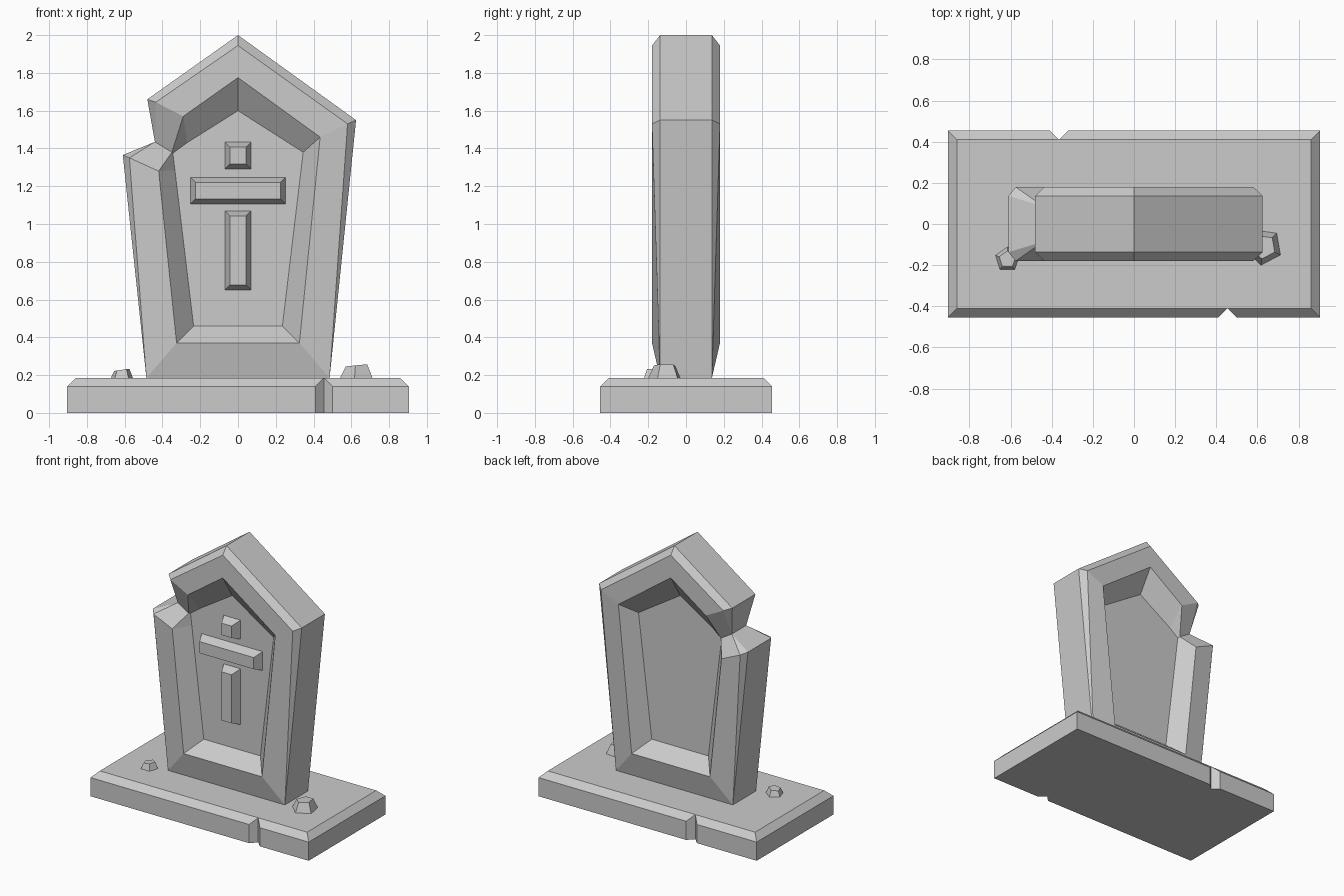
import bpy, bmesh
from math import cos, sin, tau

if "Cube" in bpy.data.objects:
    bpy.data.objects.remove(bpy.data.objects["Cube"])


def loft(name, rings, cap_start=True, cap_end=True, keep=None):
    """Skin a list of closed rings with flat faces and optional end caps."""
    bm = bmesh.new()
    loops = [[bm.verts.new(p) for p in r] for r in rings]
    n = len(loops[0])
    for a, b in zip(loops, loops[1:]):
        for i in range(n):
            j = (i + 1) % n
            bm.faces.new((a[i], a[j], b[j], b[i]))
    if cap_start:
        bm.faces.new(loops[0])
    if cap_end:
        bm.faces.new(loops[-1])
    bmesh.ops.remove_doubles(bm, verts=bm.verts, dist=0.0005)
    bmesh.ops.recalc_face_normals(bm, faces=bm.faces)
    me = bpy.data.meshes.new(name)
    bm.to_mesh(me)
    bm.free()
    ob = bpy.data.objects.new(name, me)
    bpy.context.collection.objects.link(ob)
    return ob


# Plinth: chamfered slab with a V notch in the front and back edges
X, Y, C = 0.905, 0.455, 0.045
outer, top = [], []
for s, nx in ((1, 0.455), (-1, 0.365)):      # front half, then back half turned round
    outer += [(-s * X, -s * Y), (s * nx * s - C * s if s > 0 else -nx + C, -s * Y),
              (nx * s, -s * (Y - C)), (nx * s + C * s, -s * Y), (s * X, -s * Y)]
    top += [(-s * (X - C), -s * (Y - C))] + [(nx * s, -s * (Y - C))] * 3 \
        + [(s * (X - C), -s * (Y - C))]
loft("plinth", [[(x, y, 0) for x, y in outer],
                [(x, y, 0.14) for x, y in outer],
                [(x, y, 0.185) for x, y in top]])

# Headstone: rings of (x, z, half depth), from the rim inwards to the sunk panel
rim = [(-.485, .185, .137), (-.61, 1.365, .137), (-.44, 1.435, .085), (-.48, 1.66, .137),
       (0, 2, .137), (.625, 1.55, .137), (.485, .185, .137)]
bevel = [(-.485, .185, .137), (-.575, 1.35, .18), (-.44, 1.435, .085), (-.435, 1.645, .18),
         (0, 1.945, .18), (.58, 1.53, .18), (.485, .185, .137)]
lip = [(-.325, .37, .18), (-.42, 1.28, .18), (-.35, 1.38, .085), (-.29, 1.57, .18),
       (0, 1.775, .18), (.435, 1.46, .18), (.325, .37, .18)]
panel = [(-.235, .46, .07), (-.334, 1.285, .07), (-.345, 1.375, .07), (-.27, 1.43, .07),
         (0, 1.6, .07), (.345, 1.38, .07), (.235, .46, .07)]
profile = [panel, lip, bevel, rim]
loft("headstone", [[(x, -d, z) for x, z, d in r] for r in profile]
     + [[(x, d, z) for x, z, d in r] for r in reversed(profile)])

# Raised cross in three bevelled blocks
for name, w, z0, z1 in (("cross_top", .07, 1.29, 1.435),
                        ("cross_arm", .253, 1.105, 1.248),
                        ("cross_stem", .07, .65, 1.07)):
    loft(name, [[(-a, y, z0 + b), (a, y, z0 + b), (a, y, z1 - b), (-a, y, z1 - b)]
                for a, b, y in ((w, 0, -.068), (w - .028, .028, -.135))])

# Five-sided pebbles on the plinth
for name, cx, cy, r0, r1, h, turn in (("pebble_small", -.615, -.172, .062, .042, .048, .3),
                                      ("pebble_large", .63, -.11, .092, .06, .072, .8)):
    loft(name, [[(cx + r * cos(turn + tau * i / 5), cy + r * sin(turn + tau * i / 5),
                  z + t * cos(turn + tau * i / 5)) for i in range(5)]
                for r, z, t in ((r0, .183, 0), (r1, .185 + h - .005, .006))])
